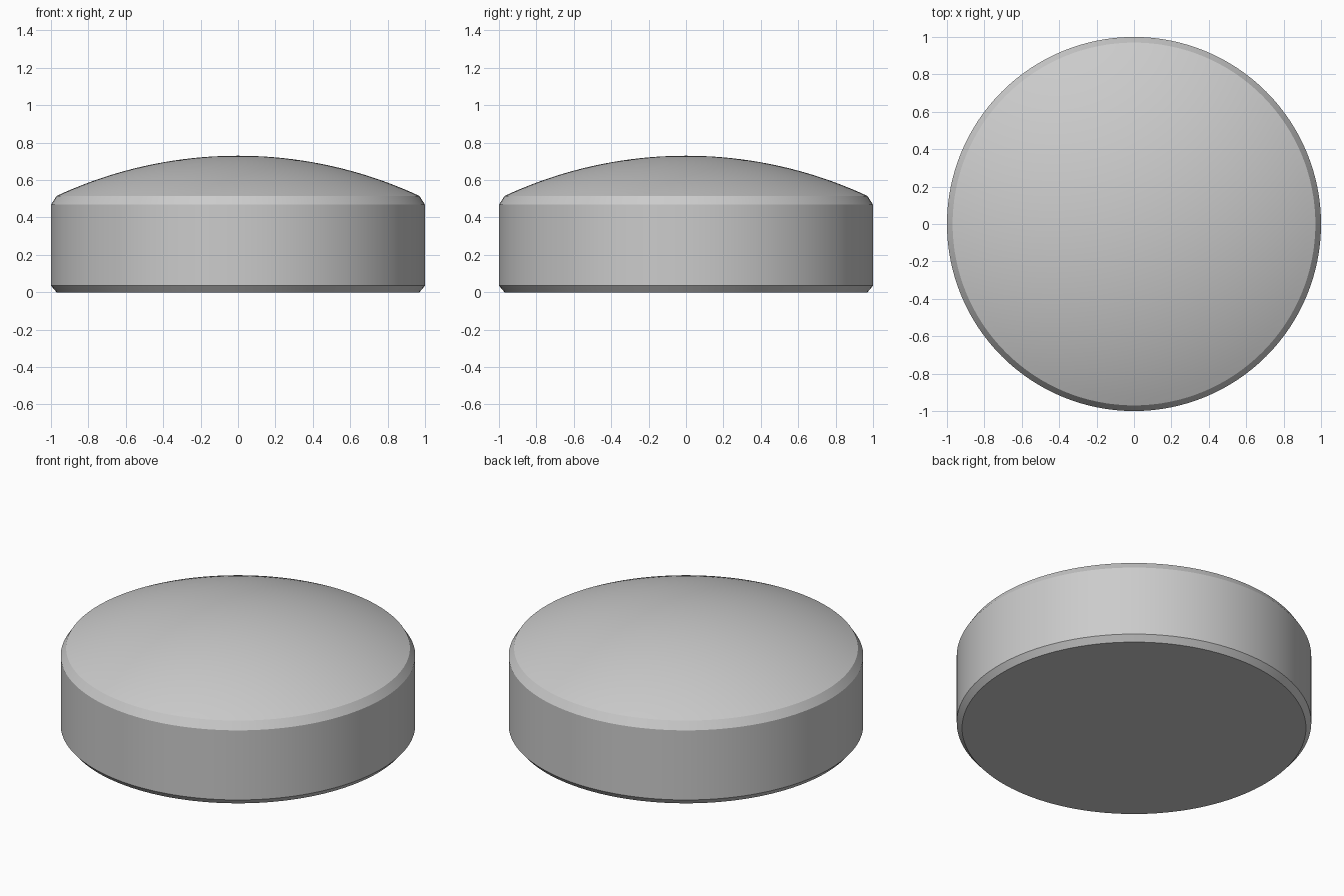
import bpy, bmesh, math

cube = bpy.data.objects.get("Cube")
if cube:
    bpy.data.objects.remove(cube, do_unlink=True)

# Single plain grey
grey = bpy.data.materials.new("plain_grey")
grey.use_nodes = True
colour = (0.6, 0.6, 0.6, 1.0)
grey.diffuse_color = colour
grey.node_tree.nodes["Principled BSDF"].inputs["Base Color"].default_value = colour

SEGMENTS = 128
RIM, RIM_Z, TOP_Z = 0.97, 0.515, 0.73

# Body profile: flat base, lower chamfer, straight wall, upper chamfer
profile = [(0.0, 0.0), (RIM, 0.0), (1.0, 0.035), (1.0, 0.468), (RIM, RIM_Z)]

# Dome profile: circular arc from the rim up to the apex
rise = TOP_Z - RIM_Z
radius = (RIM ** 2 + rise ** 2) / (2 * rise)
half_angle = math.asin(RIM / radius)
STEPS = 20
for i in range(1, STEPS + 1):
    a = half_angle * (1 - i / STEPS)
    profile.append((radius * math.sin(a), TOP_Z - radius * (1 - math.cos(a))))

# Revolve the profile about z
bm = bmesh.new()
verts = [bm.verts.new((r, 0, z)) for r, z in profile]
edges = [bm.edges.new(pair) for pair in zip(verts, verts[1:])]
bmesh.ops.spin(bm, geom=verts + edges, cent=(0, 0, 0), axis=(0, 0, 1),
               angle=2 * math.pi, steps=SEGMENTS, use_duplicate=False)
bmesh.ops.remove_doubles(bm, verts=bm.verts, dist=1e-4)
bmesh.ops.recalc_face_normals(bm, faces=bm.faces)

mesh = bpy.data.meshes.new("domed_disc")
bm.to_mesh(mesh)
bm.free()
mesh.materials.append(grey)
disc = bpy.data.objects.new("domed_disc", mesh)
bpy.context.collection.objects.link(disc)

# Smooth dome and wall, crisp chamfer edges
bpy.ops.object.select_all(action='DESELECT')
disc.select_set(True)
bpy.context.view_layer.objects.active = disc
bpy.ops.object.shade_smooth_by_angle(angle=math.radians(20))
